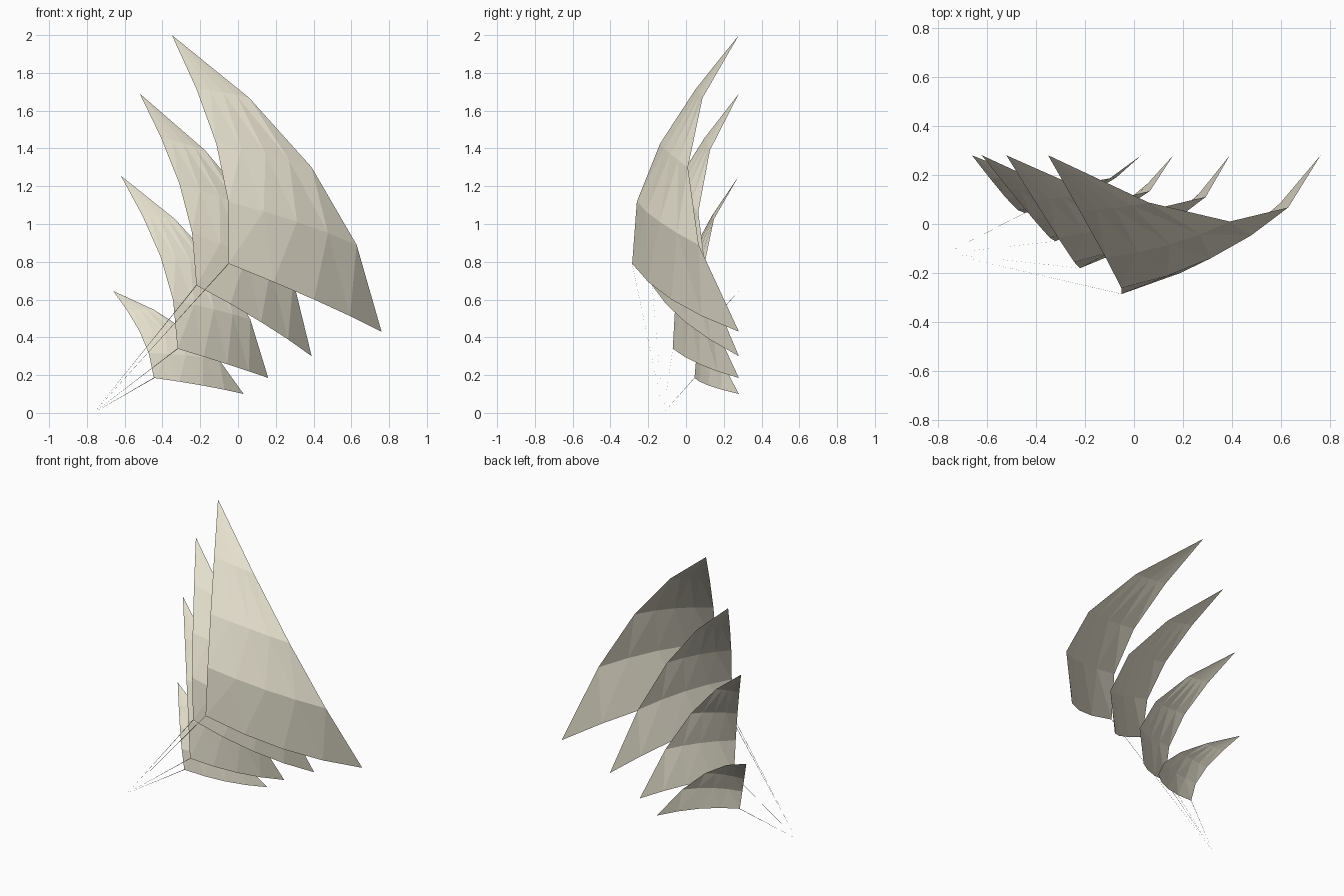
import bpy, bmesh, math
from mathutils import Vector as V

if "Cube" in bpy.data.objects:
    bpy.data.objects.remove(bpy.data.objects["Cube"])

N = 4  # facets along each side of a shell

mat = bpy.data.materials.new("pale_stone")
mat.diffuse_color = (0.79, 0.75, 0.62, 1)
mat.use_nodes = True
mat.node_tree.nodes["Principled BSDF"].inputs["Base Color"].default_value = mat.diffuse_color


def make_object(name, bm):
    mesh = bpy.data.meshes.new(name)
    bm.to_mesh(mesh)
    bm.free()
    mesh.materials.append(mat)
    ob = bpy.data.objects.new(name, mesh)
    bpy.context.collection.objects.link(ob)
    return ob


def sphere_centre(a, t, r, rad):
    """Centre of the sphere through three corners, behind the shell."""
    u, w = t - a, r - a
    n = u.cross(w)
    cc = a + (n.cross(u) * w.length_squared + w.cross(n) * u.length_squared) / (2 * n.length_squared)
    back = n.normalized()
    if back.y < 0:
        back = -back
    return cc + back * math.sqrt(max(rad ** 2 - (cc - a).length_squared, 0))


def bow(p, q, f, sag, skew=0):
    """Point on a parabolic arc from p to q with the given sag at mid-span."""
    return p.lerp(q, f) + sag * (4 * f * (1 - f) * (1 + skew * (0.5 - f)))


def shell(name, a, t, r, rad, inner_sag, outer_sag):
    """Three-cornered bulging sail: foot a, upper tip t, side tip r."""
    a, t, r = V(a), V(t), V(r)
    c = sphere_centre(a, t, r, rad)
    bm = bmesh.new()
    rows = []
    for k in range(N):
        f = k / N
        left = bow(a, t, f, V(inner_sag), 0.6)
        right = bow(r, t, f, V(outer_sag), 0.2)
        out = ((left + right) / 2 - c).normalized()
        sag = out * ((right - left).length_squared / (8 * rad))
        rows.append([bm.verts.new(bow(left, right, j / N, sag)) for j in range(N + 1)])
    tip = bm.verts.new(t)
    for lo, hi in zip(rows, rows[1:]):
        for j in range(N):
            bm.faces.new((lo[j], lo[j + 1], hi[j + 1]))
            bm.faces.new((lo[j], hi[j + 1], hi[j]))
    for j in range(N):
        bm.faces.new((rows[-1][j], rows[-1][j + 1], tip))
    make_object(name, bm)


def stay(name, p, q, w=0.002):
    """Hair-thin sliver running from an anchor to the foot of a shell."""
    p, q = V(p), V(q)
    side = (q - p).cross(V((0, 1, 0))).normalized() * w
    bm = bmesh.new()
    bm.faces.new([bm.verts.new(x) for x in (p, q - side, q + side)])
    make_object(name, bm)


# shells from tallest to smallest: foot, upper tip, side tip, radius, edge sags
shells = [
    ((-0.05, -0.285, 0.79), (-0.35, 0.28, 2.0), (0.76, 0.28, 0.43), 1.55,
     (0.085, -0.135, 0.03), (0.185, -0.27, 0.085)),
    ((-0.22, -0.18, 0.675), (-0.52, 0.28, 1.69), (0.39, 0.28, 0.30), 1.37,
     (0.06, -0.105, 0.03), (0.165, -0.215, 0.068)),
    ((-0.32, -0.07, 0.34), (-0.62, 0.28, 1.255), (0.16, 0.28, 0.185), 1.12,
     (0.06, -0.085, 0.03), (0.127, -0.185, 0.055)),
    ((-0.445, 0.045, 0.185), (-0.66, 0.28, 0.645), (0.03, 0.28, 0.10), 0.75,
     (0.03, -0.055, 0.02), (0.055, -0.12, 0.055)),
]
anchor = (-0.765, -0.12, 0.0)
for i, s in enumerate(shells, 1):
    shell(f"sail_shell_{i}", *s)
    stay(f"stay_line_{i}", anchor, s[0])
